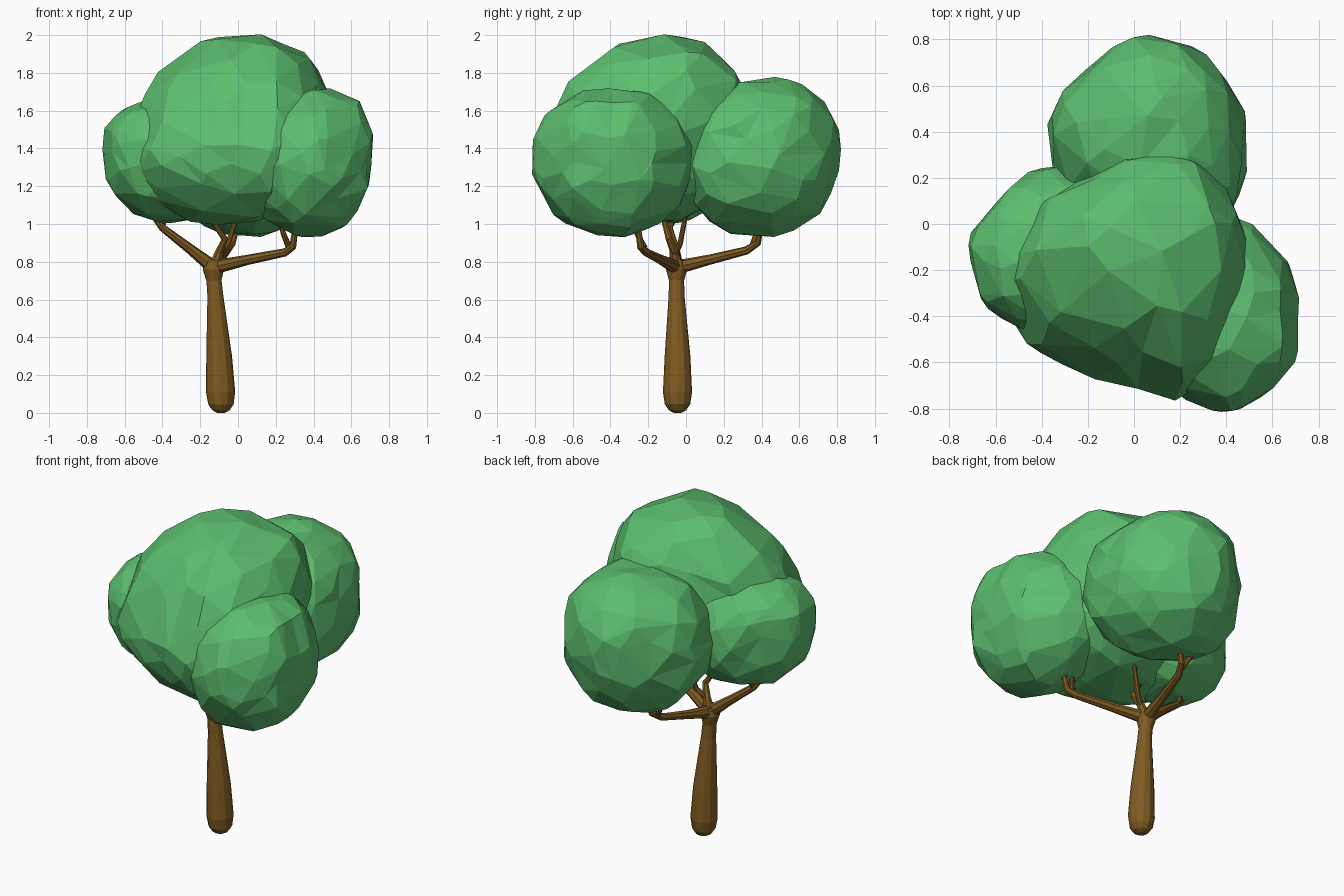
import bpy
import math
from mathutils import Vector, noise

cube = bpy.data.objects.get("Cube")
if cube:
    bpy.data.objects.remove(cube, do_unlink=True)


def make_material(name, color):
    mat = bpy.data.materials.new(name)
    mat.use_nodes = True
    mat.diffuse_color = color
    mat.node_tree.nodes["Principled BSDF"].inputs["Base Color"].default_value = color
    return mat


leaf_green = make_material("leaf green", (0.108, 0.515, 0.158, 1))
bark_brown = make_material("bark brown", (0.215, 0.105, 0.016, 1))


def activate(obj):
    bpy.ops.object.select_all(action="DESELECT")
    obj.select_set(True)
    bpy.context.view_layer.objects.active = obj


def outline_radius(radii, angle):
    """Blend smoothly between radii spaced evenly around the clump."""
    t = (angle / math.tau % 1) * len(radii)
    i = int(t)
    f = (1 - math.cos((t - i) * math.pi)) / 2
    return radii[i % len(radii)] * (1 - f) + radii[(i + 1) % len(radii)] * f


def foliage(name, center, bottom, top, lean, radii, seed):
    """Lumpy faceted clump: its outline runs counter-clockwise from +x,
    and lean shifts the crown sideways."""
    bpy.ops.mesh.primitive_ico_sphere_add(subdivisions=4, radius=1)
    obj = bpy.context.object
    obj.name = name
    cx, cy, cz = center
    for v in obj.data.vertices:
        d = v.co.normalized()
        flat = math.hypot(d.x, d.y)
        # Rounded-box bulge
        power = 2.25 if d.z > 0 else 2.15
        bulge = (flat ** power + abs(d.z) ** power) ** (-1 / power)
        lump = 1 + 0.05 * noise.noise(d * 2.8 + Vector((seed, 0, 0)))
        r = outline_radius(radii, math.atan2(d.y, d.x)) * bulge * lump
        rise = d.z * bulge * lump
        shift = max(rise, 0)
        height = top - cz if d.z > 0 else cz - bottom
        v.co = (cx + d.x * r + lean[0] * shift,
                cy + d.y * r + lean[1] * shift,
                cz + rise * height)
    # Reduce to irregular low-poly facets
    mod = obj.modifiers.new("Facets", "DECIMATE")
    mod.ratio = 0.16
    activate(obj)
    bpy.ops.object.modifier_apply(modifier=mod.name)
    bpy.ops.object.shade_flat()
    obj.data.materials.append(leaf_green)


def limb(name, points, sides_resolution=2):
    """Tapered tube through (x, y, z, radius) points."""
    curve = bpy.data.curves.new(name, "CURVE")
    curve.dimensions = "3D"
    curve.bevel_depth = 1
    curve.bevel_resolution = sides_resolution
    curve.use_fill_caps = True
    spline = curve.splines.new("POLY")
    spline.points.add(len(points) - 1)
    for p, (x, y, z, r) in zip(spline.points, points):
        p.co = (x, y, z, 1)
        p.radius = r
    obj = bpy.data.objects.new(name, curve)
    bpy.context.collection.objects.link(obj)
    activate(obj)
    bpy.ops.object.convert(target="MESH")
    obj = bpy.context.object
    bpy.ops.object.shade_flat()
    obj.data.materials.clear()
    obj.data.materials.append(bark_brown)


# Canopy clumps
foliage("main_foliage", (-0.05, -0.25, 1.4), 1.0, 1.99, (0.1, 0.13),
        [0.52, 0.56, 0.59, 0.54, 0.48, 0.5, 0.54, 0.49, 0.43, 0.45, 0.57, 0.53], 3)
foliage("back_foliage", (0.06, 0.4, 1.36), 0.94, 1.77, (0, 0.02),
        [0.42, 0.41, 0.41, 0.38, 0.43, 0.43, 0.42, 0.5], 11)
foliage("left_foliage", (0.38, -0.39, 1.33), 0.94, 1.72, (0.05, 0),
        [0.32, 0.36, 0.42, 0.38, 0.34, 0.38, 0.42, 0.38], 23)
foliage("right_foliage", (-0.34, -0.1, 1.36), 1.01, 1.66, (-0.04, 0),
        [0.4, 0.38, 0.35, 0.32, 0.37, 0.39, 0.37, 0.38], 37)

# Trunk with rounded foot and a flare where the branches start
limb("trunk", [
    (-0.09, -0.045, 0, 0.02), (-0.09, -0.045, 0.014, 0.046),
    (-0.09, -0.045, 0.045, 0.067), (-0.092, -0.045, 0.11, 0.077),
    (-0.1, -0.045, 0.3, 0.068), (-0.12, -0.05, 0.62, 0.042),
    (-0.127, -0.05, 0.7, 0.04), (-0.13, -0.05, 0.76, 0.056),
    (-0.13, -0.05, 0.81, 0.045)], 4)

# Main branches and their forks
limb("left_branch", [
    (-0.13, -0.05, 0.77, 0.038), (0.05, -0.13, 0.81, 0.027),
    (0.25, -0.21, 0.85, 0.022), (0.29, -0.24, 0.88, 0.02), (0.31, -0.26, 1.02, 0.014)])
limb("left_fork", [
    (0.27, -0.22, 0.875, 0.017), (0.24, -0.26, 0.95, 0.014), (0.22, -0.28, 1.04, 0.012)])
limb("back_branch", [
    (-0.13, -0.05, 0.77, 0.038), (-0.1, 0.12, 0.81, 0.027),
    (-0.06, 0.32, 0.86, 0.022), (-0.03, 0.38, 0.9, 0.019), (0.01, 0.41, 1.04, 0.014)])
limb("back_fork", [
    (-0.05, 0.35, 0.88, 0.017), (-0.1, 0.38, 0.97, 0.014), (-0.16, 0.39, 1.1, 0.012)])
limb("right_branch", [
    (-0.13, -0.05, 0.77, 0.038), (-0.25, -0.06, 0.865, 0.027),
    (-0.4, -0.09, 0.98, 0.02), (-0.5, -0.12, 1.12, 0.013)])
limb("right_fork", [
    (-0.4, -0.09, 0.98, 0.016), (-0.39, -0.05, 1.04, 0.014), (-0.38, -0.01, 1.14, 0.012)])
limb("center_branch", [
    (-0.12, -0.05, 0.78, 0.034), (-0.1, -0.06, 0.85, 0.024),
    (-0.07, -0.09, 0.92, 0.018), (-0.17, -0.13, 1.07, 0.012)])
limb("center_fork", [
    (-0.1, -0.06, 0.84, 0.019), (-0.05, -0.03, 0.9, 0.015), (0.0, 0.0, 1.06, 0.012)])
